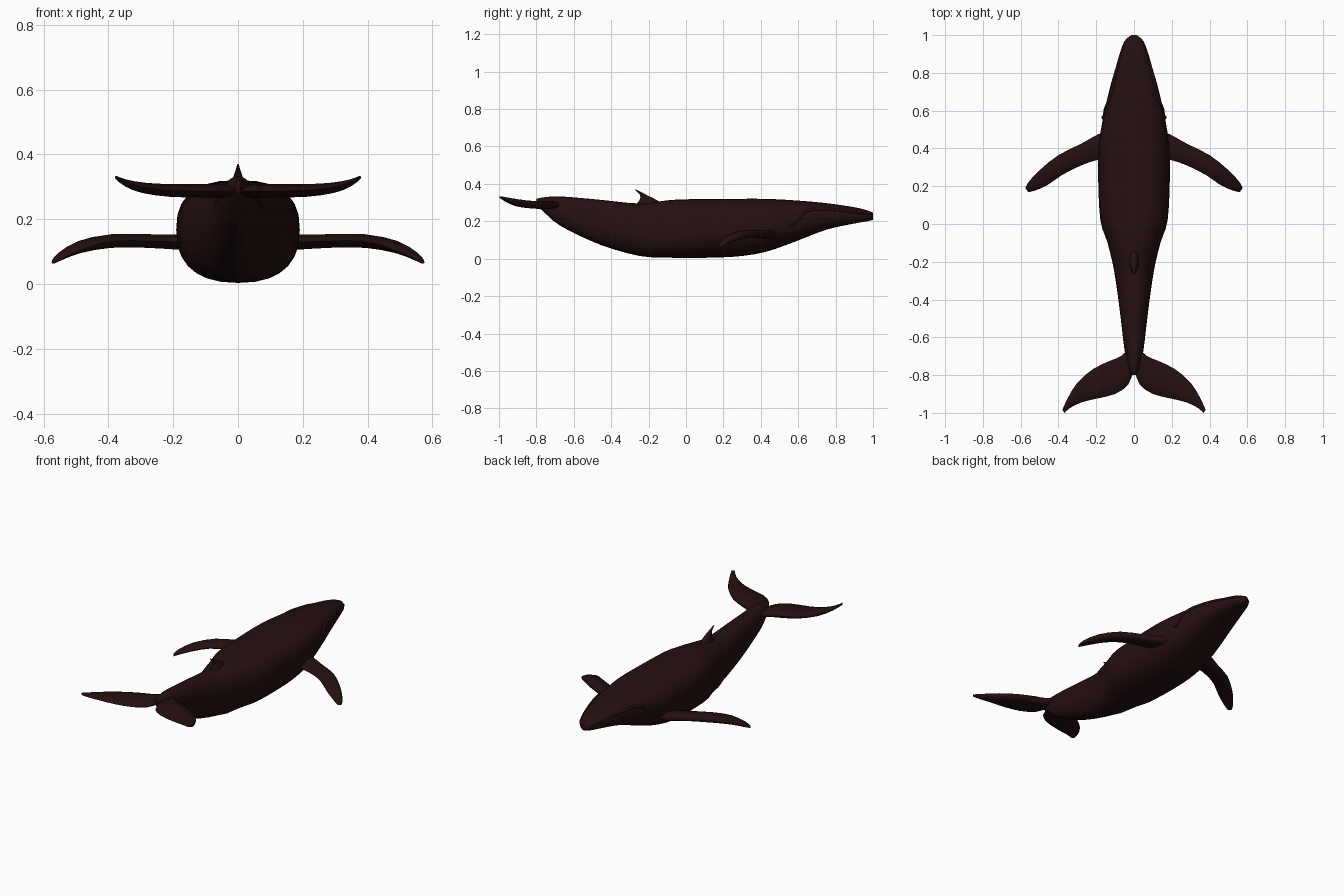
import bpy, bmesh, math
from mathutils import Vector

cube = bpy.data.objects.get("Cube")
if cube:
    bpy.data.objects.remove(cube, do_unlink=True)

skin = bpy.data.materials.new("dark brown skin")
skin.use_nodes = True
skin.diffuse_color = (0.018, 0.005, 0.005, 1)
skin.node_tree.nodes["Principled BSDF"].inputs["Base Color"].default_value = skin.diffuse_color


def finish(obj, mirror=False, angle=50):
    obj.data.materials.append(skin)
    if mirror:
        obj.modifiers.new("Mirror", "MIRROR")
    bpy.ops.object.select_all(action="DESELECT")
    obj.select_set(True)
    bpy.context.view_layer.objects.active = obj
    bpy.ops.object.shade_smooth_by_angle(angle=math.radians(angle))
    return obj


def loft(name, rings, mirror=False):
    """Skin a list of equal rings and cap both ends."""
    bm = bmesh.new()
    loops = [[bm.verts.new(p) for p in ring] for ring in rings]
    n = len(loops[0])
    for a, b in zip(loops, loops[1:]):
        for i in range(n):
            j = (i + 1) % n
            bm.faces.new((a[i], a[j], b[j], b[i]))
    bm.faces.new(loops[0])
    bm.faces.new(loops[-1])
    bmesh.ops.recalc_face_normals(bm, faces=bm.faces)
    mesh = bpy.data.meshes.new(name)
    bm.to_mesh(mesh)
    bm.free()
    obj = bpy.data.objects.new(name, mesh)
    bpy.context.collection.objects.link(obj)
    return finish(obj, mirror)


def smooth_rows(rows, steps=3):
    """Catmull-Rom interpolation between rows of numbers."""
    out = []
    for k in range(len(rows) - 1):
        p0, p1 = rows[max(k - 1, 0)], rows[k]
        p2, p3 = rows[k + 1], rows[min(k + 2, len(rows) - 1)]
        for s in range(steps):
            t = s / steps
            out.append([b + (c - a) * t / 2 + (a - 2.5 * b + 2 * c - d / 2) * t * t
                        + (1.5 * (b - c) + (d - a) / 2) * t ** 3
                        for a, b, c, d in zip(p0, p1, p2, p3)])
    return out + [list(rows[-1])]


# Body stations: y, half width, top, underside
stations = smooth_rows([
    (-.80, .008, .32, .285), (-.76, .03, .328, .25), (-.67, .05, .333, .175),
    (-.46, .075, .315, .075), (-.25, .105, .295, .015), (-.1, .14, .312, .006),
    (.02, .178, .318, .004), (.25, .19, .32, .01), (.42, .186, .32, .035),
    (.58, .16, .312, .09), (.75, .12, .297, .155), (.9, .073, .275, .188),
    (.97, .046, .258, .2), (1, .015, .245, .208)])


def power(value, exponent):
    return math.copysign(abs(value) ** exponent, value)


SIDES = 28
body_rings = []
for y, w, top, low in stations:
    fullness = .8 if y > -.2 else .95
    ring = []
    for i in range(SIDES):
        a = math.tau * i / SIDES
        ring.append((w * power(math.cos(a), fullness), y,
                     (top + low) / 2 + (top - low) / 2 * power(math.sin(a), fullness)))
    body_rings.append(ring)
loft("body", body_rings)


def side_point(y, z):
    """Point on the left side of the body at a given length and height."""
    for a, b in zip(stations, stations[1:]):
        if a[0] <= y <= b[0]:
            t = (y - a[0]) / (b[0] - a[0])
            w, top, low = (a[i] + (b[i] - a[i]) * t for i in (1, 2, 3))
            h = min(abs(2 * z - top - low) / (top - low), .98)
            return Vector((w * (1 - h ** 2.5) ** .4, y, z))


# Fins: each row is leading x, y, trailing x, y, height, thickness
def fin(name, rows):
    rings = []
    for lx, ly, tx, ty, z, thick in smooth_rows(rows, 2):
        ring = []
        for i in range(12):
            a = math.tau * i / 12
            u = (1 - math.cos(a)) / 2
            u = u ** 1.25
            ring.append((lx + (tx - lx) * u, ly + (ty - ly) * u,
                         z + math.sin(a) * thick / 2 * (1.1 - .4 * u)))
        rings.append(ring)
    return loft(name, rings, mirror=True)


fin("flippers", [
    (.12, .5, .12, .34, .13, .05), (.19, .475, .19, .34, .13, .05),
    (.28, .425, .28, .31, .133, .045), (.4, .365, .38, .26, .133, .045),
    (.5, .285, .46, .205, .115, .04), (.56, .22, .53, .175, .085, .025),
    (.575, .19, .56, .17, .068, .01)])

fin("tail_flukes", [
    (.005, -.64, .005, -.78, .287, .035), (.07, -.7, .03, -.85, .287, .045),
    (.13, -.725, .1, -.9, .288, .045), (.22, -.77, .2, -.925, .289, .042),
    (.3, -.84, .28, -.945, .297, .035), (.35, -.92, .34, -.975, .312, .024),
    (.38, -.985, .367, -1, .329, .01)])

# Dorsal fin rows: height, front y, rear y, half thickness
dorsal_rings = []
for z, front, rear, half in smooth_rows([
        (.27, -.09, -.29, .03), (.31, -.15, -.25, .022),
        (.338, -.205, -.245, .013), (.355, -.238, -.258, .007), (.37, -.268, -.275, .002)], 2):
    dorsal_rings.append([(half * math.sin(math.tau * i / 10),
                          (front + rear) / 2 + (front - rear) / 2 * math.cos(math.tau * i / 10), z)
                         for i in range(10)])
loft("dorsal_fin", dorsal_rings)

# Lip ridge: a slim band following the jaw line and dropping at the corner
lip_path = [side_point(y, z) for y, z in smooth_rows([
    (.985, .235), (.9, .248), (.8, .262), (.68, .264), (.625, .245), (.6, .205), (.57, .175)])]
lip_rings = []
for k, p in enumerate(lip_path):
    along = lip_path[min(k + 1, len(lip_path) - 1)] - lip_path[max(k - 1, 0)]
    across = along.cross(Vector((1, 0, 0))).normalized()
    out = across.cross(along).normalized()
    size = .003 + .006 * math.sin(math.pi * k / (len(lip_path) - 1))
    lip_rings.append([p + size * (across * math.cos(math.tau * i / 8) + out * math.sin(math.tau * i / 8))
                      for i in range(8)])
loft("lip_ridges", lip_rings, mirror=True)

# Eyes: low bumps just behind the mouth corner
for side, label in ((1, "left"), (-1, "right")):
    p = side_point(.565, .185)
    bpy.ops.mesh.primitive_uv_sphere_add(segments=12, ring_count=8, radius=.012,
                                         location=(side * (p.x - .002), p.y, p.z))
    eye = bpy.context.object
    eye.name = label + "_eye"
    finish(eye)
